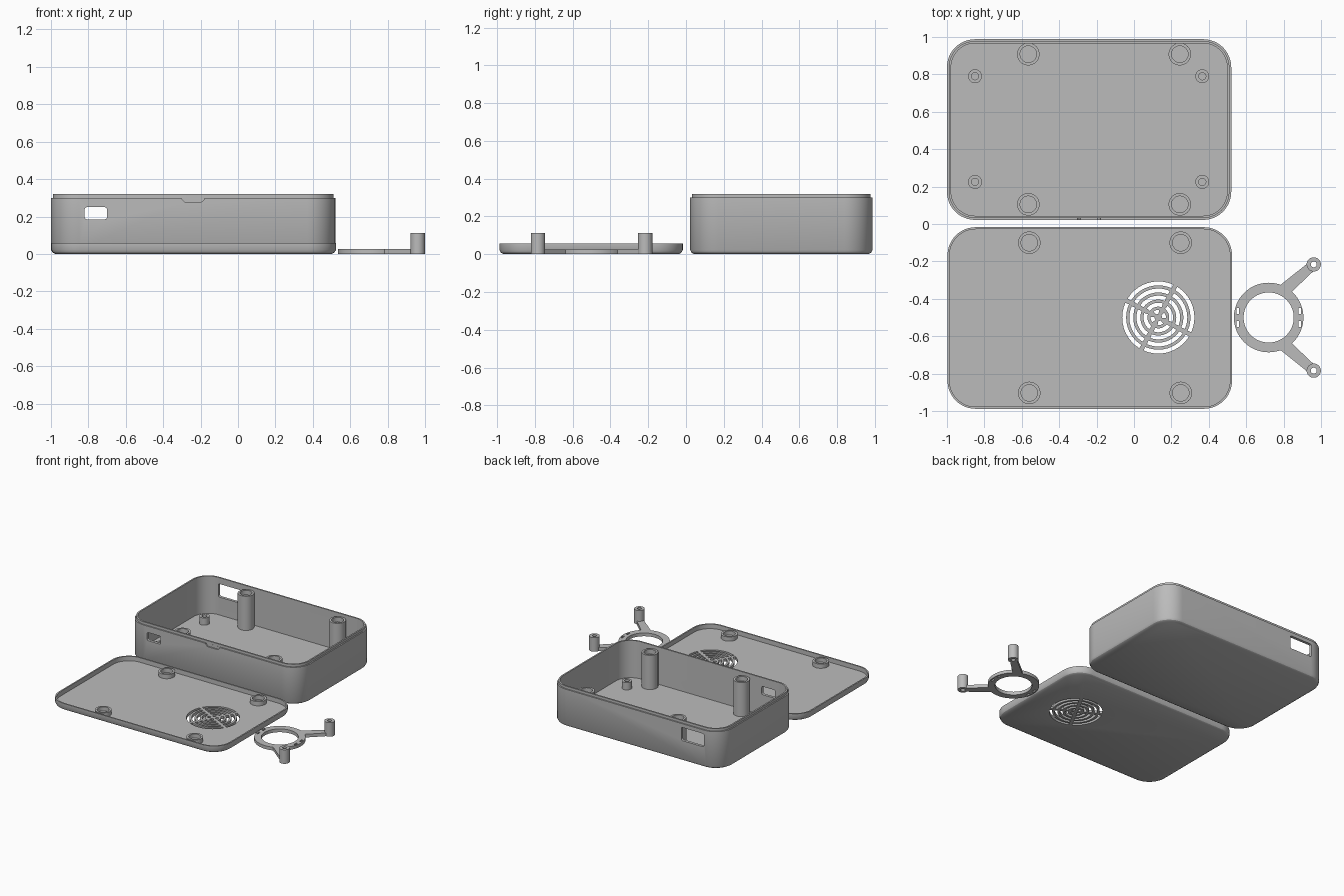
import bpy, bmesh, math
from mathutils import Vector

if "Cube" in bpy.data.objects:
    bpy.data.objects.remove(bpy.data.objects["Cube"])

grey = bpy.data.materials.new("plain grey")
grey.diffuse_color = (0.5, 0.5, 0.5, 1)
grey.use_nodes = True
grey.node_tree.nodes["Principled BSDF"].inputs["Base Color"].default_value = grey.diffuse_color


def finish(name, bm, smooth=True):
    bmesh.ops.recalc_face_normals(bm, faces=bm.faces)
    mesh = bpy.data.meshes.new(name)
    bm.to_mesh(mesh)
    bm.free()
    ob = bpy.data.objects.new(name, mesh)
    bpy.context.collection.objects.link(ob)
    mesh.materials.append(grey)
    if smooth:
        shade(ob)
    return ob


def shade(ob):
    bpy.ops.object.select_all(action='DESELECT')
    ob.select_set(True)
    bpy.context.view_layer.objects.active = ob
    bpy.ops.object.shade_smooth_by_angle(angle=math.radians(30))


def skin(bm, rings, closed=False):
    """Bridge equal rings of points; cap the two ends unless closed."""
    loops = [[bm.verts.new(p) for p in ring] for ring in rings]
    n = len(loops[0])
    for k in range(len(loops) if closed else len(loops) - 1):
        a, b = loops[k], loops[(k + 1) % len(loops)]
        for i in range(n):
            j = (i + 1) % n
            bm.faces.new((a[i], a[j], b[j], b[i]))
    if not closed:
        bm.faces.new(loops[0])
        bm.faces.new(loops[-1])


def rounded(x0, x1, y0, y1, radius, inset, z, seg=12):
    r = radius - inset
    pts = []
    for k, (cx, cy) in enumerate([(x1 - radius, y1 - radius), (x0 + radius, y1 - radius),
                                  (x0 + radius, y0 + radius), (x1 - radius, y0 + radius)]):
        for i in range(seg + 1):
            a = math.pi / 2 * (k + i / seg)
            pts.append((cx + r * math.cos(a), cy + r * math.sin(a), z))
    return pts


def tray(name, bounds, profile):
    bm = bmesh.new()
    skin(bm, [rounded(*bounds, 0.15, inset, z) for inset, z in profile])
    return finish(name, bm)


def turned(name, x, y, profile, closed=False, seg=40):
    bm = bmesh.new()
    skin(bm, [[(x + r * math.cos(2 * math.pi * i / seg), y + r * math.sin(2 * math.pi * i / seg), z)
               for i in range(seg)] for r, z in profile], closed)
    return finish(name, bm)


def prism_y(bm, outline, y0, y1):
    skin(bm, [[(x, y, z) for x, z in outline] for y in (y0, y1)])


def cut(ob, bm):
    cutter = finish("cutter", bm, False)
    mod = ob.modifiers.new("cut", 'BOOLEAN')
    mod.operation, mod.solver, mod.object = 'DIFFERENCE', 'EXACT', cutter
    bpy.context.view_layer.objects.active = ob
    bpy.ops.object.modifier_apply(modifier=mod.name)
    bpy.data.objects.remove(cutter)
    shade(ob)


def port(x0, x1, z0, z1, r=0.012):
    """Rounded rectangular opening outline in x and z."""
    return [(p[0], p[1]) for p in rounded(x0, x1, z0, z1, r, 0, 0, 4)]


# Case: chamfered base, wall, stepped lip, hollow inside
case = tray("case", (-1.0, 0.52, 0.022, 0.988),
            [(0.022, 0), (0.008, 0.008), (0, 0.022), (0, 0.30), (0.01, 0.30),
             (0.01, 0.32), (0.022, 0.32), (0.022, 0.022)])
bm = bmesh.new()
prism_y(bm, port(-0.82, -0.70, 0.185, 0.25), -0.02, 0.09)      # front port
prism_y(bm, port(-0.85, -0.65, 0.165, 0.27), 0.93, 1.05)       # rear port
prism_y(bm, [(-0.305, 0.31), (-0.30, 0.292), (-0.285, 0.278),
             (-0.195, 0.278), (-0.18, 0.292), (-0.175, 0.31)], 0.0, 0.0315)  # pry notch
cut(case, bm)

# Tall closing posts and short board standoffs
for x in (-0.565, 0.245):
    for y in (0.105, 0.908):
        turned("case_post", x, y, [(0.06, 0.015), (0.06, 0.295), (0.044, 0.295), (0.044, 0.26)])
for x in (-0.85, 0.365):
    for y in (0.225, 0.79):
        turned("board_standoff", x, y, [(0.037, 0.015), (0.037, 0.08), (0.019, 0.08), (0.019, 0.03)])

# Lid, lying with its inside up
lid = tray("lid", (-0.997, 0.524, -0.988, -0.017),
           [(0.022, 0), (0.008, 0.008), (0, 0.022), (0, 0.058), (0.011, 0.058), (0.011, 0.022)])
for x in (-0.56, 0.25):
    for y in (-0.1, -0.903):
        turned("lid_boss", x, y, [(0.06, 0.015), (0.06, 0.056), (0.044, 0.056), (0.044, 0.024)])

# Fan grille: five rings of four curved slots
bm = bmesh.new()
for k in range(5):
    outer = 0.193 - 0.038 * k
    inner = outer - 0.021
    gap = math.asin(0.012 / ((outer + inner) / 2))
    for q in range(4):
        a0 = math.radians(62 + 90 * q) + gap
        sweep = math.pi / 2 - 2 * gap
        arc = [a0 + sweep * i / 10 for i in range(11)]
        flat = [(outer, a) for a in arc] + [(inner, a) for a in reversed(arc)]
        skin(bm, [[(0.13 + r * math.cos(a), -0.5 + r * math.sin(a), z) for r, a in flat]
                  for z in (-0.02, 0.04)])
cut(lid, bm)

# Fan bracket ring with strap slots
H = 0.026
ring = turned("bracket_ring", 0.72, -0.5, [(0.186, 0), (0.186, H), (0.134, H), (0.134, 0)], True, 64)
bm = bmesh.new()
for side in (-1, 1):
    for dy in (-0.035, 0.035):
        x, y = 0.72 + side * 0.166, -0.5 + dy
        skin(bm, [[(x + sx * 0.007, y + sy * 0.016, z) for sx, sy in ((-1, -1), (1, -1), (1, 1), (-1, 1))]
                  for z in (-0.02, 0.06)])
cut(ring, bm)

# Two mirrored arms, each ending in a hollow post
for m in (1, -1):
    start, post = Vector((0.79, 0.135)), Vector((0.961, 0.284))
    d = (post - start).normalized()
    end = post - d * 0.026
    n = Vector((-d.y, d.x)) * 0.035
    outline = [start + n, start - n, end - n * 0.75, end + n * 0.75]
    bm = bmesh.new()
    skin(bm, [[(p.x, -0.5 + m * p.y, z) for p in outline] for z in (0, H)])
    finish("bracket_arm", bm)
    turned("bracket_post", post.x, -0.5 + m * post.y,
           [(0.038, 0), (0.038, 0.112), (0.016, 0.112), (0.016, 0)], True)
